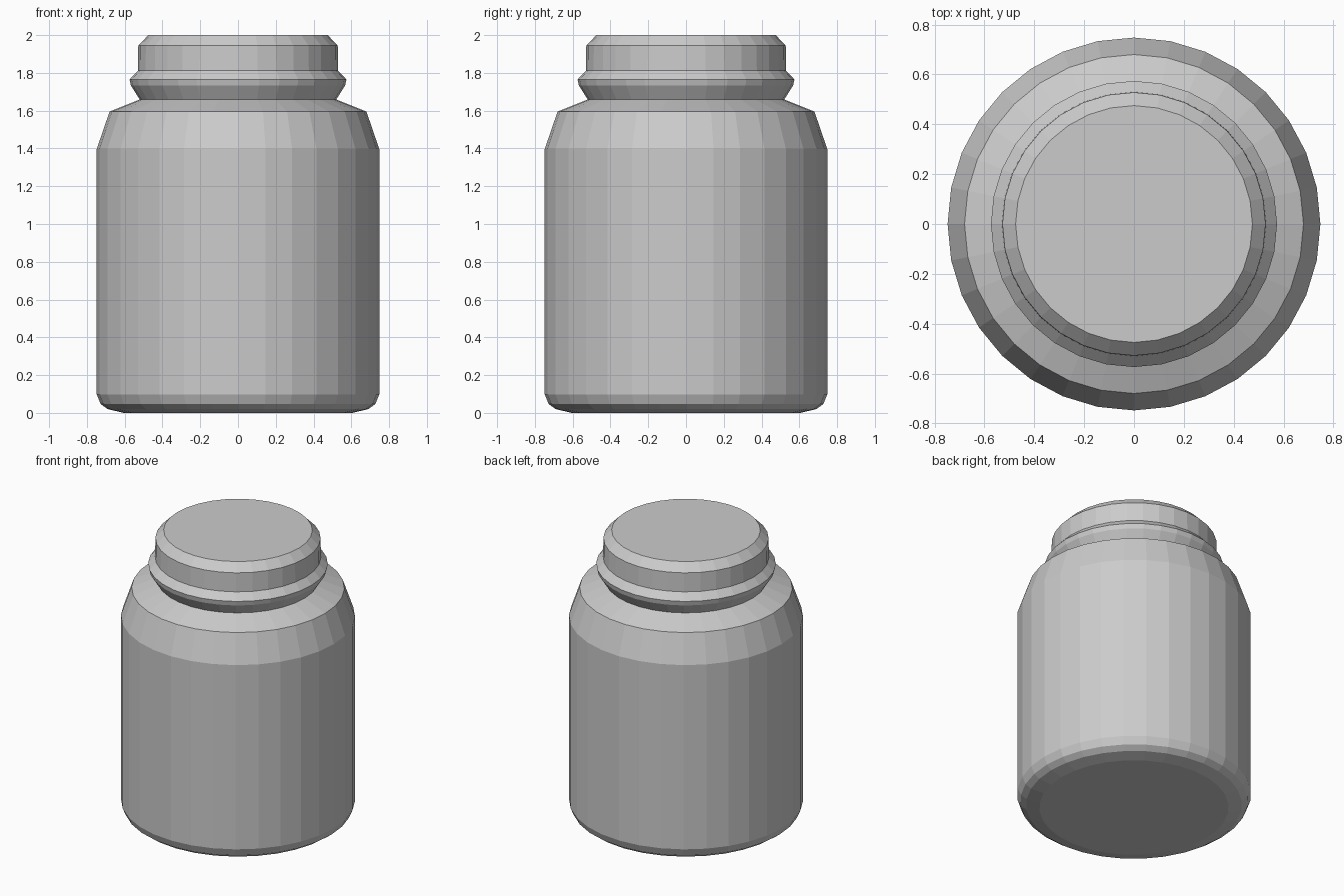
import bpy, bmesh, math

if "Cube" in bpy.data.objects:
    bpy.data.objects.remove(bpy.data.objects["Cube"])

SIDES = 32

grey = bpy.data.materials.new("light grey plastic")
grey.diffuse_color = (0.6, 0.6, 0.6, 1)
grey.use_nodes = True
grey.node_tree.nodes["Principled BSDF"].inputs["Base Color"].default_value = grey.diffuse_color


def lathe(name, profile, cap_bottom=False, cap_top=False):
    """Revolve (radius, height) points around z with flat facets."""
    bm = bmesh.new()
    rings = []
    for r, z in profile:
        rings.append([bm.verts.new((r * math.cos(2 * math.pi * i / SIDES),
                                    r * math.sin(2 * math.pi * i / SIDES), z))
                      for i in range(SIDES)])
    for low, high in zip(rings, rings[1:]):
        for i in range(SIDES):
            j = (i + 1) % SIDES
            bm.faces.new((low[i], low[j], high[j], high[i]))
    if cap_bottom:
        bm.faces.new(rings[0][::-1])
    if cap_top:
        bm.faces.new(rings[-1])
    mesh = bpy.data.meshes.new(name)
    bm.to_mesh(mesh)
    bm.free()
    mesh.materials.append(grey)
    obj = bpy.data.objects.new(name, mesh)
    bpy.context.collection.objects.link(obj)
    return obj


# Jar body: rounded base, straight wall, sloped shoulder
lathe("jar_body", [(0.605, 0), (0.69, 0.02), (0.727, 0.047), (0.748, 0.098),
                   (0.748, 1.397), (0.68, 1.595), (0.52, 1.659)], cap_bottom=True)

# Neck ring and bevelled closed top
lathe("neck_and_lid", [(0.52, 1.659), (0.567, 1.733), (0.574, 1.765), (0.53, 1.812),
                       (0.528, 1.945), (0.475, 2.0)], cap_top=True)
